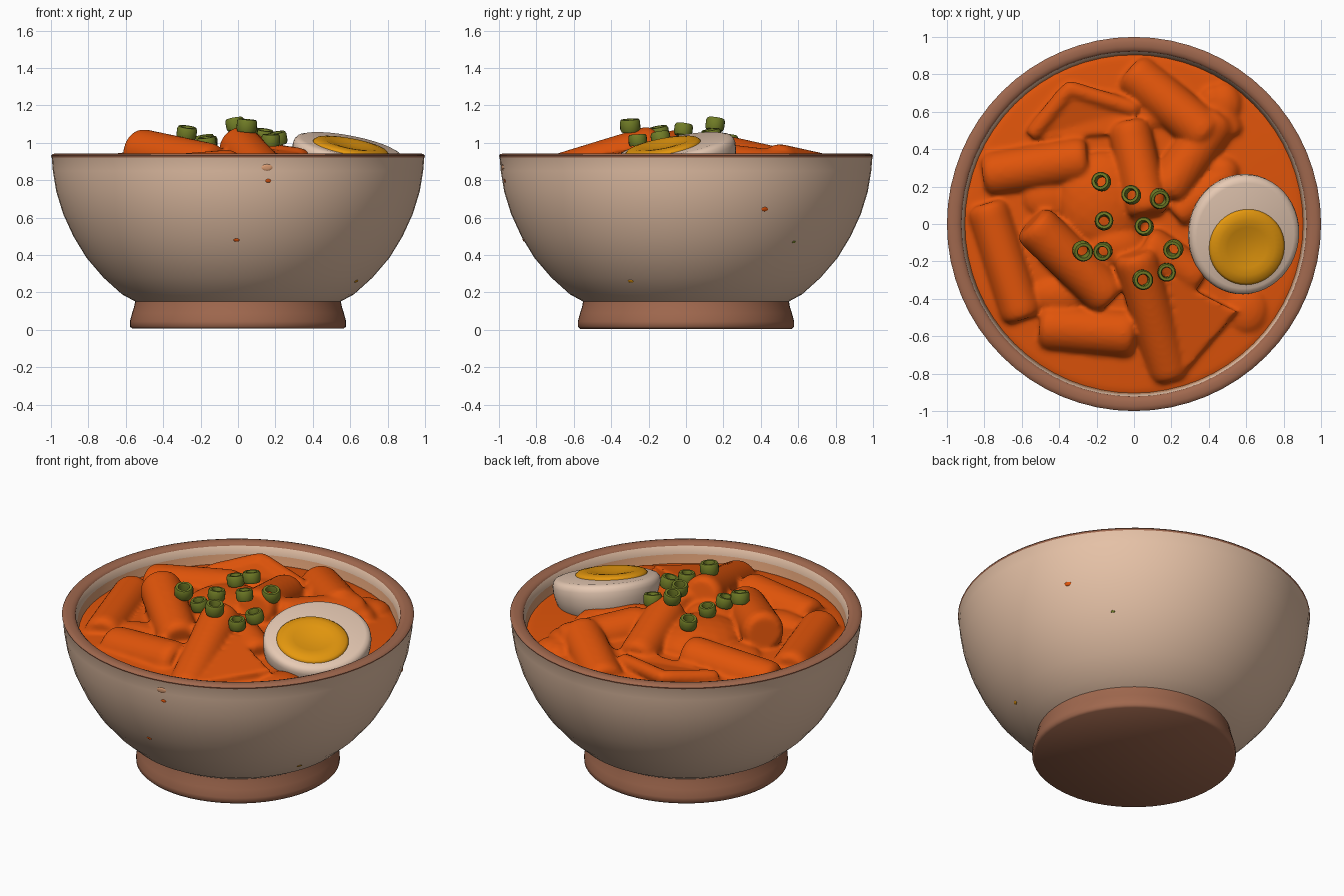
import bpy, bmesh, math, random
from mathutils import Vector, Matrix

random.seed(4)
cube = bpy.data.objects.get("Cube")
if cube:
    bpy.data.objects.remove(cube, do_unlink=True)


def material(name, *rgb):
    lin = [(c / 255 / 12.92) if c < 11 else ((c / 255 + 0.055) / 1.055) ** 2.4 for c in rgb] + [1]
    m = bpy.data.materials.new(name)
    m.use_nodes = True
    m.diffuse_color = lin
    bsdf = m.node_tree.nodes["Principled BSDF"]
    bsdf.inputs["Base Color"].default_value = lin
    bsdf.inputs["Roughness"].default_value = 0.6
    return m


CREAM = material("cream glaze", 230, 194, 167)
CLAY = material("brown clay", 160, 104, 78)
STAIN = material("sauce stain", 222, 160, 118)
SAUCE = material("red orange sauce", 224, 84, 10)
WHITE = material("egg white", 231, 202, 180)
YOLK = material("egg yolk", 229, 152, 14)
GREEN = material("green onion", 112, 124, 38)


def finish(name, bm, mats, angle=40):
    mesh = bpy.data.meshes.new(name)
    bmesh.ops.recalc_face_normals(bm, faces=bm.faces)
    bm.to_mesh(mesh)
    bm.free()
    for m in mats:
        mesh.materials.append(m)
    ob = bpy.data.objects.new(name, mesh)
    bpy.context.collection.objects.link(ob)
    bpy.ops.object.select_all(action='DESELECT')
    ob.select_set(True)
    bpy.context.view_layer.objects.active = ob
    bpy.ops.object.shade_smooth_by_angle(angle=math.radians(angle))
    return ob


def lathe(bm, profile, mats=None, seg=64, matrix=Matrix()):
    """Revolve (radius, z) points; closed at both ends where radius is 0."""
    rings = []
    for r, z in profile:
        n = seg if r > 0 else 1
        rings.append([bm.verts.new(matrix @ Vector((r * math.cos(math.tau * i / n),
                      r * math.sin(math.tau * i / n), z))) for i in range(n)])
    for k, (a, b) in enumerate(zip(rings, rings[1:])):
        for i in range(seg):
            j = (i + 1) % seg
            quad = [a[i % len(a)], a[j % len(a)], b[j % len(b)], b[i % len(b)]]
            f = bm.faces.new(list(dict.fromkeys(quad)))
            f.material_index = mats[k] if mats else 0


# Bowl: clay foot, cream outside, rounded clay rim, stained inside
bm = bmesh.new()
foot = [(0, 0.006), (0.565, 0.006), (0.578, 0.018), (0.578, 0.045), (0.566, 0.09),
        (0.555, 0.125), (0.55, 0.152)]
outside = [(0.62, 0.19), (0.72, 0.28), (0.81, 0.385), (0.88, 0.50), (0.935, 0.62),
           (0.972, 0.74), (0.99, 0.85), (0.996, 0.922)]
rim = [(1.0, 0.931), (0.993, 0.939), (0.975, 0.944), (0.95, 0.944), (0.932, 0.938), (0.922, 0.928)]
inside = [(0.912, 0.88), (0.90, 0.80), (0.84, 0.62), (0.6, 0.35), (0, 0.25)]
kinds = [1] * 6 + [0] * len(outside) + [1] * 6 + [0] + [2] * 4
lathe(bm, foot + outside + rim + inside, kinds)
finish("bowl", bm, [CREAM, CLAY, STAIN], 48)

# Tiny splashes on the outside: direction in degrees, height, size, colour
SPOTS = [SAUCE, STAIN, GREEN, YOLK]
bm = bmesh.new()
for deg, z, size, kind in [(-90.5, 0.48, 0.016, 0), (-80.5, 0.797, 0.016, 0), (-81, 0.868, 0.03, 1),
                           (26.5, 0.645, 0.02, 0), (42, 0.47, 0.012, 2), (-25, 0.26, 0.017, 3)]:
    (r0, z0), (r1, z1) = next(p for p in zip(outside, outside[1:]) if p[0][1] <= z <= p[1][1])
    r = r0 + (r1 - r0) * (z - z0) / (z1 - z0)
    a = math.radians(deg)
    out = Vector((math.cos(a) * (z1 - z0), math.sin(a) * (z1 - z0), r0 - r1)).normalized()
    place = (Matrix.Translation((r * math.cos(a), r * math.sin(a), z))
             @ out.to_track_quat('Z', 'Y').to_matrix().to_4x4()
             @ Matrix.Diagonal((size, size * 0.6, 0.004, 1)))
    made = bmesh.ops.create_icosphere(bm, subdivisions=2, radius=1, matrix=place)
    for f in {f for v in made["verts"] for f in v.link_faces}:
        f.material_index = kind
finish("splashes", bm, SPOTS)

# Sauce pool with everything coated in it, fused by a remesh
bm = bmesh.new()
pool = [(0, 0.70), (0.88, 0.70), (0.925, 0.82)]
pool += [(r, 0.82 + 0.06 * (1 - r * r)) for r in (0.88, 0.7, 0.5, 0.3, 0.15, 0)]
lathe(bm, pool)


def rice_cake(start, end, r):
    a, b = Vector(start), Vector(end)
    n = (b - a).length
    turn = (b - a).to_track_quat('Z', 'Y').to_matrix().to_4x4()
    prof = [(0, 0), (r * 0.75, 0), (r * 0.95, 0.025), (r, 0.06),
            (r, n - 0.06), (r * 0.95, n - 0.025), (r * 0.75, n), (0, n)]
    lathe(bm, prof, None, 24, Matrix.Translation(a) @ turn)


rice_cake((-0.79, 0.11, 0.82), (-0.59, -0.51, 0.82), 0.115)
rice_cake((-0.55, 0.01, 0.96), (-0.12, -0.40, 0.87), 0.122)
rice_cake((-0.50, -0.55, 0.80), (0.01, -0.59, 0.84), 0.128)
rice_cake((0.00, -0.15, 0.985), (0.20, -0.82, 0.78), 0.118)
rice_cake((-0.02, 0.82, 0.80), (0.41, 0.46, 0.88), 0.122)
rice_cake((-0.80, 0.26, 0.80), (-0.24, 0.35, 0.87), 0.125)
rice_cake((-0.03, 0.54, 0.85), (0.08, 0.05, 0.96), 0.115)
rice_cake((0.46, 0.58, 0.83), (0.16, 0.16, 0.88), 0.12)
rice_cake((0.22, 0.04, 0.86), (0.52, 0.29, 0.83), 0.09)
rice_cake((0.40, 0.72, 0.79), (0.52, 0.46, 0.82), 0.09)
rice_cake((0.05, -0.10, 0.90), (0.36, -0.30, 0.86), 0.11)
# Rolled edges of the folded fish cake
rice_cake((-0.55, 0.47, 0.86), (-0.34, 0.73, 0.90), 0.045)
rice_cake((-0.37, 0.73, 0.90), (0.02, 0.61, 0.87), 0.045)


def fish_cake(corners, depth=0.08):
    top = [bm.verts.new(c) for c in corners]
    low = [bm.verts.new((x, y, z - depth)) for x, y, z in corners]
    bm.faces.new(top)
    bm.faces.new(low[::-1])
    for i in range(len(top)):
        j = (i + 1) % len(top)
        bm.faces.new((top[i], low[i], low[j], top[j]))


fish_cake([(-0.54, 0.46, 0.88), (-0.10, 0.48, 0.90), (0.02, 0.62, 0.89), (-0.36, 0.74, 0.93)])
fish_cake([(0.18, -0.28, 0.97), (0.55, -0.47, 0.91), (0.28, -0.78, 0.88)], 0.1)

# Soft mound in the middle and gentle lumps: x, y, z, width, length, height
lumps = [(-0.17, 0.12, 0.87, 0.24, 0.27, 0.11), (-0.10, -0.12, 0.88, 0.17, 0.12, 0.09),
         (0.60, -0.45, 0.82, 0.12, 0.14, 0.06), (0.48, 0.64, 0.82, 0.10, 0.12, 0.07),
         (0.47, 0.28, 0.83, 0.10, 0.09, 0.09), (-0.45, 0.14, 0.85, 0.15, 0.12, 0.06),
         (-0.40, -0.38, 0.84, 0.16, 0.10, 0.06), (0.12, 0.60, 0.84, 0.12, 0.10, 0.06)]
for x, y, z, *size in lumps:
    bmesh.ops.create_icosphere(bm, subdivisions=3, radius=1,
                               matrix=Matrix.Translation((x, y, z)) @ Matrix.Diagonal(size + [1]))
stew = finish("rice_cakes_in_sauce", bm, [SAUCE])
fuse = stew.modifiers.new("fuse", 'REMESH')
fuse.mode = 'VOXEL'
fuse.voxel_size = 0.013
fuse.use_smooth_shade = True
soften = stew.modifiers.new("soften", 'SMOOTH')
soften.factor = 0.5
soften.iterations = 6

# Half egg, cut face tilted to the front and the left
normal = Vector((0.19, -0.19, 1)).normalized()
tilt = Vector((0, 0, 1)).rotation_difference(normal).to_matrix().to_4x4()
seat = Matrix.Translation((0.592, -0.06, 0.965)) @ tilt
oval = Matrix.Diagonal((0.30, 0.325, 1, 1))
bm = bmesh.new()
shell = [(math.sin(t * math.pi / 20) ** 0.75, -0.02 - 0.255 * math.cos(t * math.pi / 20))
         for t in range(11)]
lathe(bm, shell + [(0.985, 0.0), (0.95, 0.014), (0.88, 0.022), (0, 0.02)], None, 48, seat @ oval)
finish("egg_white", bm, [WHITE], 50)

# Yolk, domed at the edge with a shallow dent
bm = bmesh.new()
yolk = [(0, 0), (0.205, 0.0), (0.205, 0.026), (0.192, 0.037), (0.15, 0.045),
        (0.11, 0.039), (0.06, 0.028), (0, 0.026)]
lathe(bm, yolk, None, 40, seat @ Matrix.Translation((0.008, -0.06, 0)))
finish("egg_yolk", bm, [YOLK], 60)

# Chopped green onion rings: x, y and height of the top
rings = [(-0.18, 0.23, 1.04), (-0.02, 0.16, 1.13), (0.14, 0.13, 1.07), (-0.16, 0.02, 1.035),
         (0.05, -0.01, 1.10), (-0.27, -0.15, 1.085), (-0.17, -0.15, 1.03), (0.05, -0.30, 1.125),
         (0.205, -0.14, 1.055), (0.175, -0.26, 1.045)]
bm = bmesh.new()
tube = [(0.032, 0), (0.028, -0.012), (0.028, -0.065), (0.046, -0.065), (0.052, -0.05),
        (0.052, -0.012), (0.046, 0), (0.032, 0)]
for x, y, z in rings:
    lean = Matrix.Rotation(random.uniform(-0.2, 0.2), 4, 'X') @ Matrix.Rotation(
        random.uniform(-0.2, 0.2), 4, 'Y')
    size = Matrix.Scale(random.uniform(0.92, 1.06), 4)
    lathe(bm, tube, None, 20, Matrix.Translation((x, y, z)) @ lean @ size)
bmesh.ops.remove_doubles(bm, verts=bm.verts, dist=0.0005)
finish("green_onion_rings", bm, [GREEN], 50)
